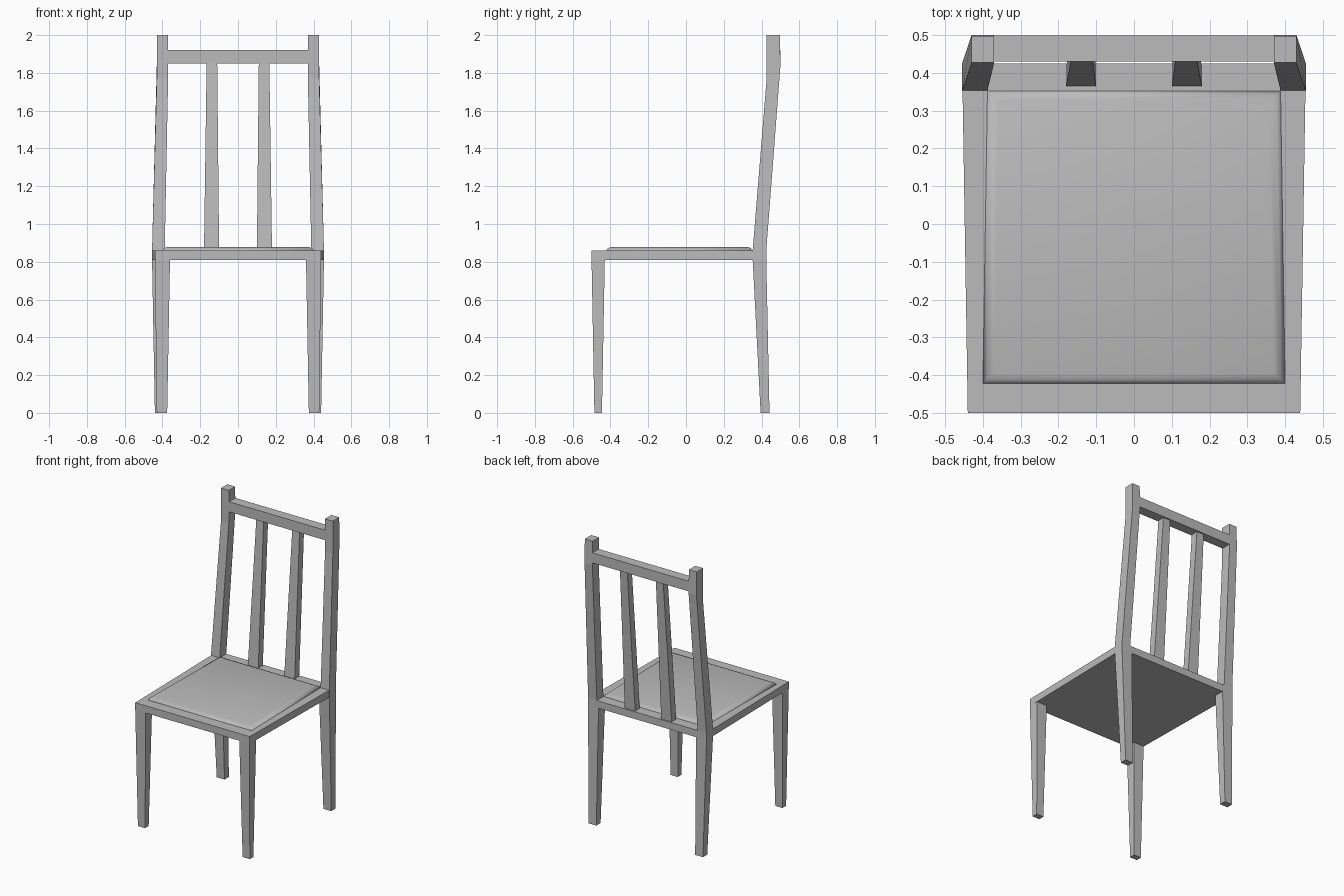
import bpy
import bmesh

cube = bpy.data.objects.get("Cube")
if cube:
    bpy.data.objects.remove(cube, do_unlink=True)

grey = bpy.data.materials.new("plain grey")
grey.use_nodes = True
COLOUR = (0.5, 0.5, 0.5, 1)
grey.diffuse_color = COLOUR
grey.node_tree.nodes["Principled BSDF"].inputs["Base Color"].default_value = COLOUR


def loft(name, rings, side=1):
    """Stack four-sided rings into a closed solid; side=-1 mirrors across x."""
    bm = bmesh.new()
    loops = [[bm.verts.new((side * x, y, z)) for x, y, z in ring] for ring in rings]
    bm.faces.new(loops[0])
    bm.faces.new(loops[-1])
    for low, high in zip(loops, loops[1:]):
        for i in range(4):
            j = (i + 1) % 4
            bm.faces.new((low[i], low[j], high[j], high[i]))
    bmesh.ops.recalc_face_normals(bm, faces=bm.faces)
    mesh = bpy.data.meshes.new(name)
    bm.to_mesh(mesh)
    bm.free()
    mesh.materials.append(grey)
    obj = bpy.data.objects.new(name, mesh)
    bpy.context.collection.objects.link(obj)
    return obj


def ring(x0, x1, y0, y1, z_front, z_back=None):
    """Rectangular section, optionally tilted from front to back."""
    z_back = z_front if z_back is None else z_back
    return [(x0, y0, z_front), (x1, y0, z_front), (x1, y1, z_back), (x0, y1, z_back)]


def taper(front, back, y0, y1, z):
    """Symmetric section whose half width changes from front to back."""
    return [(-front, y0, z), (front, y0, z), (back, y1, z), (-back, y1, z)]


SEAT_LOW, SEAT_TOP = 0.81, 0.86

# Seat frame, wider at the back
loft("seat", [taper(0.44, 0.455, -0.5, 0.425, z) for z in (SEAT_LOW, SEAT_TOP)])

# Thin cushion with softened edges
cushion = loft("cushion", [
    taper(0.4, 0.388, -0.422, 0.352, SEAT_TOP - 0.01),
    taper(0.4, 0.388, -0.422, 0.352, SEAT_TOP),
    taper(0.39, 0.378, -0.412, 0.342, 0.873),
    taper(0.37, 0.358, -0.395, 0.325, 0.879),
])
cushion.data.shade_smooth()

for side, label in ((1, "left"), (-1, "right")):
    # Tapered legs
    loft(f"front_leg_{label}", [
        ring(0.375, 0.43, -0.485, -0.445, 0),
        ring(0.36, 0.44, -0.5, -0.43, SEAT_LOW)], side)
    loft(f"back_leg_{label}", [
        ring(0.38, 0.44, 0.395, 0.442, 0),
        ring(0.375, 0.455, 0.353, 0.425, SEAT_LOW)], side)
    # Back posts lean back, then turn upright near the top
    loft(f"back_post_{label}", [
        ring(0.388, 0.455, 0.353, 0.425, SEAT_LOW),
        ring(0.388, 0.455, 0.353, 0.425, SEAT_TOP),
        ring(0.37, 0.43, 0.427, 0.5, 1.77, 1.84),
        ring(0.37, 0.43, 0.427, 0.497, 2)], side)
    # Leaning back slats
    loft(f"back_slat_{label}", [
        ring(0.1, 0.18, 0.365, 0.415, SEAT_TOP),
        ring(0.11, 0.166, 0.438, 0.488, 1.85)], side)

# Top rail between the posts
loft("top_rail", [ring(-0.372, 0.372, 0.43, 0.499, z) for z in (1.85, 1.92)])
